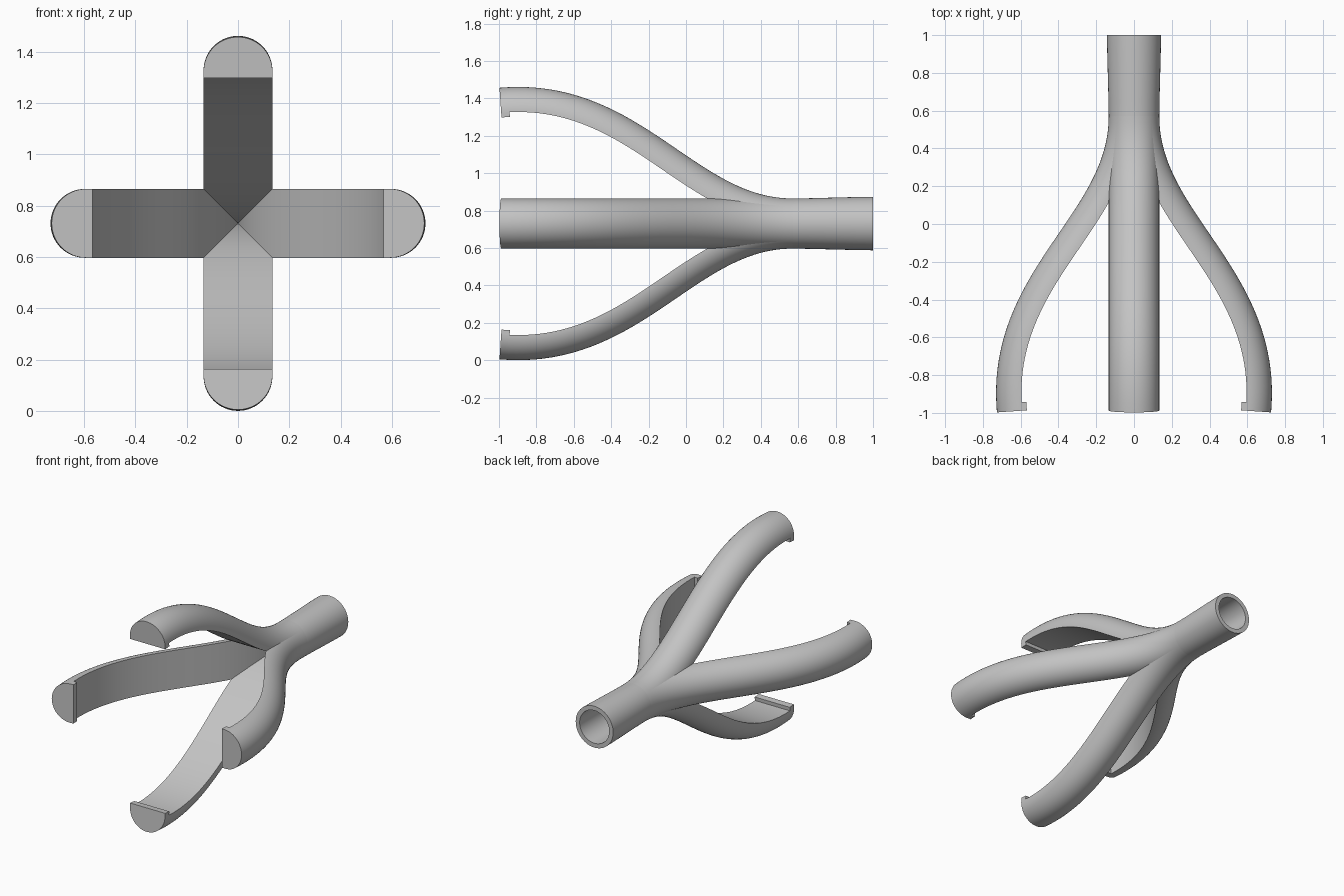
import bpy, bmesh, math
from mathutils import Vector, Matrix
from mathutils.geometry import interpolate_bezier

if "Cube" in bpy.data.objects:
    bpy.data.objects.remove(bpy.data.objects["Cube"], do_unlink=True)

AXIS_Z = 0.731
RADIUS = 0.134
GREY = (0.55, 0.55, 0.55, 1)

grey = bpy.data.materials.new("plain_grey")
grey.use_nodes = True
grey.diffuse_color = GREY
grey.node_tree.nodes["Principled BSDF"].inputs["Base Color"].default_value = GREY


def finish(name, bm, angle=0):
    """Turn the mesh about the long axis, lift it and shade it."""
    bmesh.ops.recalc_face_normals(bm, faces=bm.faces)
    bm.transform(Matrix.Translation((0, 0, AXIS_Z)) @ Matrix.Rotation(angle, 4, 'Y'))
    mesh = bpy.data.meshes.new(name)
    bm.to_mesh(mesh)
    bm.free()
    mesh.materials.append(grey)
    obj = bpy.data.objects.new(name, mesh)
    bpy.context.collection.objects.link(obj)
    bpy.ops.object.select_all(action='DESELECT')
    obj.select_set(True)
    bpy.context.view_layer.objects.active = obj
    bpy.ops.object.shade_smooth_by_angle(angle=math.radians(35))


def skin(bm, rings, closed=False):
    """Bridge neighbouring rings of vertices and cap open ends."""
    pairs = list(zip(rings, rings[1:]))
    if closed:
        pairs.append((rings[-1], rings[0]))
    for a, b in pairs:
        for i in range(len(a)):
            j = (i + 1) % len(a)
            bm.faces.new((a[i], a[j], b[j], b[i]))
    if not closed:
        bm.faces.new(rings[0])
        bm.faces.new(rings[-1])


def sweep(name, profile, path, angle):
    """Carry a profile (width, outward offset) along a path in the YZ plane."""
    bm = bmesh.new()
    rings = []
    for i, p in enumerate(path):
        t = (path[min(i + 1, len(path) - 1)] - path[max(i - 1, 0)]).normalized()
        outward = Vector((0, t.z, -t.y))
        rings.append([bm.verts.new(p + Vector((u, 0, 0)) + outward * v) for u, v in profile])
    skin(bm, rings)
    finish(name, bm, angle)


# Four half-round arms, flat on the inside, each with a lip at the tip
path = interpolate_bezier(Vector((0, 0.57, 0)), Vector((0, -0.02, 0)),
                          Vector((0, -0.30, 0.655)), Vector((0, -0.988, 0.592)), 48)
half_disc = [(RADIUS * math.cos(math.pi * i / 32), RADIUS * math.sin(math.pi * i / 32))
             for i in range(33)]
lip_section = [(-RADIUS, -0.025), (RADIUS, -0.025), (RADIUS, 0.001), (-RADIUS, 0.001)]
tip = path[-1]
lip_path = [tip + (path[-2] - tip).normalized() * 0.045, tip]

for k, side in enumerate(("top", "left", "bottom", "right")):
    sweep(side + "_arm", half_disc, path, k * math.pi / 2)
    sweep(side + "_arm_lip", lip_section, lip_path, k * math.pi / 2)

# Slightly flared hollow collar at the back
bm = bmesh.new()
wall = [(RADIUS, 0.57), (0.135, 0.65), (0.142, 0.92), (0.143, 1.0), (0.113, 1.0), (0.108, 0.57)]
rings = []
for r, y in wall:
    rings.append([bm.verts.new((r * math.cos(a), y, r * math.sin(a)))
                  for a in (math.tau * i / 64 for i in range(64))])
skin(bm, rings, closed=True)
finish("collar", bm)
